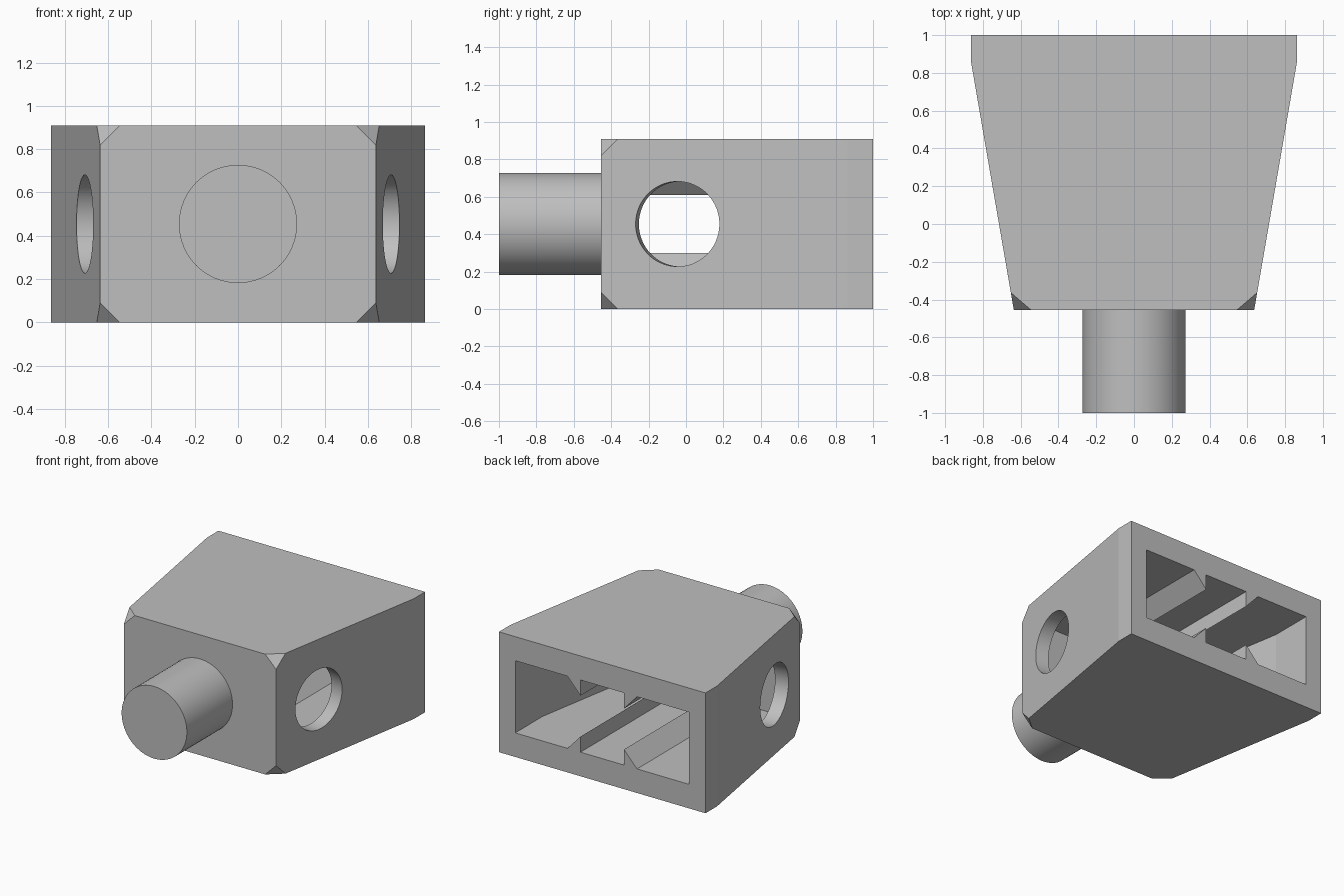
import bpy, bmesh, math
from mathutils import Vector, Matrix

cube = bpy.data.objects.get("Cube")
if cube:
    bpy.data.objects.remove(cube, do_unlink=True)

U = 1 / 11            # design unit: the block is 10 units tall
H = 10 * U
FRONT = -5 * U        # front face of the block
SLOPE = 2.5 / 14.5    # taper of the side walls

grey = bpy.data.materials.new("light grey")
grey.use_nodes = True
colour = (0.52, 0.52, 0.52, 1)
grey.diffuse_color = colour
grey.node_tree.nodes["Principled BSDF"].inputs["Base Color"].default_value = colour


def prism(points, offset):
    """Extrude a closed outline by an offset vector."""
    bm = bmesh.new()
    face = bm.faces.new([bm.verts.new(p) for p in points])
    ext = bmesh.ops.extrude_face_region(bm, geom=[face])
    verts = [v for v in ext["geom"] if isinstance(v, bmesh.types.BMVert)]
    bmesh.ops.translate(bm, verts=verts, vec=offset)
    bmesh.ops.recalc_face_normals(bm, faces=bm.faces[:])
    return bm


def slice_off(bm, point, normal):
    """Remove everything on the normal's side and cap the cut."""
    cut = bmesh.ops.bisect_plane(bm, geom=bm.verts[:] + bm.edges[:] + bm.faces[:],
                                 plane_co=point, plane_no=normal, clear_outer=True)
    edges = [e for e in cut["geom_cut"] if isinstance(e, bmesh.types.BMEdge)]
    bmesh.ops.holes_fill(bm, edges=edges)
    bmesh.ops.recalc_face_normals(bm, faces=bm.faces[:])


def finish(bm, name):
    mesh = bpy.data.meshes.new(name)
    bm.to_mesh(mesh)
    bm.free()
    mesh.materials.append(grey)
    obj = bpy.data.objects.new(name, mesh)
    bpy.context.collection.objects.link(obj)
    return obj


def cylinder(name, radius, depth, centre, axis):
    bm = bmesh.new()
    turn = Vector((0, 0, 1)).rotation_difference(Vector(axis)).to_matrix().to_4x4()
    bmesh.ops.create_cone(bm, cap_ends=True, segments=64, radius1=radius, radius2=radius,
                          depth=depth, matrix=Matrix.Translation(centre) @ turn)
    return finish(bm, name)


def smooth(obj):
    bpy.ops.object.select_all(action='DESELECT')
    obj.select_set(True)
    bpy.context.view_layer.objects.active = obj
    bpy.ops.object.shade_smooth_by_angle(angle=math.radians(20))


# Tapered block
half = [(7 * U, FRONT), (9.5 * U, 1 - 1.5 * U), (9.5 * U, 1)]
outline = half + [(-x, y) for x, y in reversed(half)]
bm = prism([(x, y, 0) for x, y in outline], (0, 0, H))

# Clipped front corners
for sx in (-1, 1):
    for z, sz in ((0, -1), (H, 1)):
        a = Vector((sx * 6 * U, FRONT, z))
        b = Vector((sx * 7 * U, FRONT, z - sz * U))
        c = Vector((sx * (7 + SLOPE) * U, FRONT + U, z))
        n = (b - a).cross(c - a)
        if n.x * sx < 0:
            n.negate()
        slice_off(bm, a, n)
block = finish(bm, "tapered_block")

# Cavity open at the back, with paired triangular rails on floor and ceiling
low, tip = 2 * U, 3.3 * U
floor = [(8, low), (3.2, low), (2, tip), (2, low)]
floor = [(x * U, z) for x, z in floor]
floor += [(-x, z) for x, z in reversed(floor)]
section = floor + [(x, H - z) for x, z in reversed(floor)]
bm = prism([(x, -3 * U, z) for x, z in section], (0, 1.1 + 3 * U, 0))
for sx in (-1, 1):
    slice_off(bm, (sx * 8 * U, 1 - 3.6 * U, 0), (sx, -SLOPE, 0))
cutters = [finish(bm, "cavity_cutter")]

# Round holes square to the sloping side walls
hole_y = -0.5 * U
hole_x = 7 * U + SLOPE * (hole_y - FRONT)
for sx, side in ((1, "left"), (-1, "right")):
    cutters.append(cylinder(side + "_hole_cutter", 2.5 * U, 0.5,
                            (sx * hole_x, hole_y, H / 2), (sx, -SLOPE, 0)))

bpy.context.view_layer.objects.active = block
for cutter in cutters:
    cutter.hide_render = True
    mod = block.modifiers.new(cutter.name, 'BOOLEAN')
    mod.operation = 'DIFFERENCE'
    mod.solver = 'EXACT'
    mod.object = cutter
    bpy.ops.object.modifier_apply(modifier=mod.name)
for cutter in cutters:
    bpy.data.objects.remove(cutter, do_unlink=True)
smooth(block)
for poly in block.data.polygons:
    if abs(poly.normal.z) < 0.001 or abs(poly.normal.z) > 0.999:
        poly.use_smooth = False

# Round front peg
peg = cylinder("front_peg", 3 * U, 6 * U, (0, FRONT - 3 * U, H / 2), (0, 1, 0))
smooth(peg)
